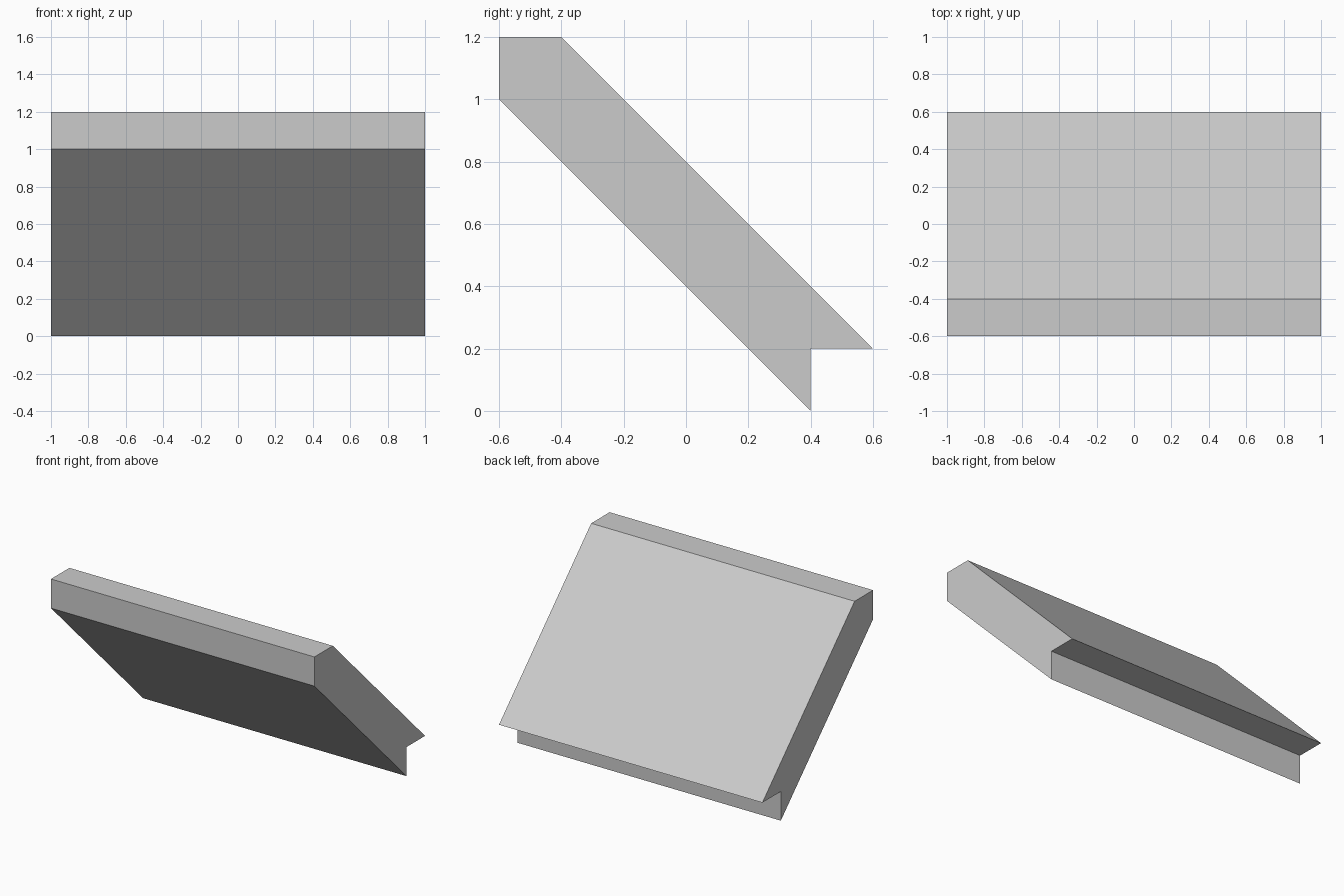
import bpy, bmesh

if "Cube" in bpy.data.objects:
    bpy.data.objects.remove(bpy.data.objects["Cube"])

# Side profile of the sloped slab (y, z), notched at its lower back edge
PROFILE = [(-0.6, 1.0), (-0.6, 1.2), (-0.4, 1.2), (0.6, 0.2), (0.4, 0.2), (0.4, 0.0)]
HALF_WIDTH = 1.0

bm = bmesh.new()
side = bm.faces.new([bm.verts.new((-HALF_WIDTH, y, z)) for y, z in PROFILE])

# Extrude the profile across the full width
ext = bmesh.ops.extrude_face_region(bm, geom=[side], use_keep_orig=True)
moved = [v for v in ext["geom"] if isinstance(v, bmesh.types.BMVert)]
bmesh.ops.translate(bm, verts=moved, vec=(2 * HALF_WIDTH, 0, 0))
bmesh.ops.recalc_face_normals(bm, faces=bm.faces)

mesh = bpy.data.meshes.new("sloped_slab")
bm.to_mesh(mesh)
bm.free()
bpy.context.collection.objects.link(bpy.data.objects.new("sloped_slab", mesh))
